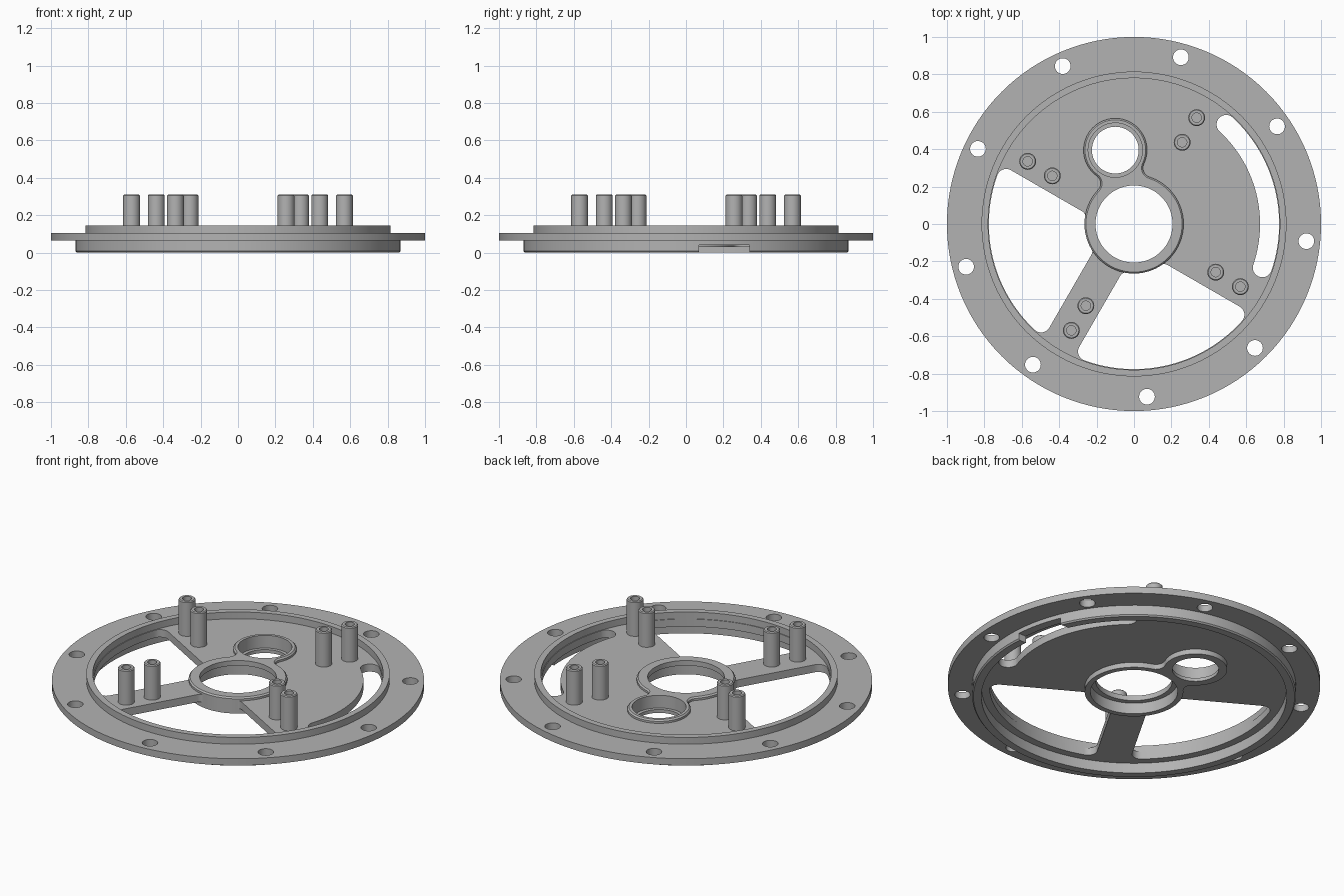
import bpy, bmesh
from math import sin, cos, pi, radians, atan2, acos, sqrt, hypot

if "Cube" in bpy.data.objects:
    bpy.data.objects.remove(bpy.data.objects["Cube"], do_unlink=True)

grey = bpy.data.materials.new("machined_grey")
grey.use_nodes = True
grey.diffuse_color = (0.45, 0.45, 0.45, 1)
grey.node_tree.nodes["Principled BSDF"].inputs["Base Color"].default_value = grey.diffuse_color


def finish(bm, name):
    bmesh.ops.remove_doubles(bm, verts=bm.verts, dist=1e-5)
    bmesh.ops.recalc_face_normals(bm, faces=bm.faces)
    mesh = bpy.data.meshes.new(name)
    bm.to_mesh(mesh)
    bm.free()
    mesh.materials.append(grey)
    obj = bpy.data.objects.new(name, mesh)
    bpy.context.collection.objects.link(obj)
    return obj


def lathe(name, profile, centre=(0, 0), n=48):
    """Revolve a closed (radius, z) profile about a vertical axis."""
    bm = bmesh.new()
    rings = [[bm.verts.new((centre[0] + r * cos(2 * pi * i / n),
                            centre[1] + r * sin(2 * pi * i / n), z)) for i in range(n)]
             for r, z in profile]
    for k, low in enumerate(rings):
        high = rings[(k + 1) % len(rings)]
        if profile[k][0] == 0 and profile[(k + 1) % len(rings)][0] == 0:
            continue
        for i in range(n):
            j = (i + 1) % n
            bm.faces.new((low[i], low[j], high[j], high[i]))
    return finish(bm, name)


def loft(name, layers):
    """Solid through matching (outline, z) layers."""
    bm = bmesh.new()
    rings = []
    for pts, z in layers:
        pts = [p for i, p in enumerate(pts)
               if hypot(p[0] - pts[i - 1][0], p[1] - pts[i - 1][1]) > 1e-4]
        rings.append([bm.verts.new((x, y, z)) for x, y in pts])
    n = len(rings[0])
    for low, high in zip(rings, rings[1:]):
        for i in range(n):
            j = (i + 1) % n
            bm.faces.new((low[i], low[j], high[j], high[i]))
    bm.faces.new(rings[0][::-1])
    bm.faces.new(rings[-1])
    return finish(bm, name)


def arc(c, r, a0, a1, n=10):
    return [(c[0] + r * cos(a0 + (a1 - a0) * i / n),
             c[1] + r * sin(a0 + (a1 - a0) * i / n)) for i in range(n + 1)]


def short_arc(c, r, a0, a1, n=10):
    return arc(c, r, a0, a0 + (a1 - a0 + pi) % (2 * pi) - pi, n)


def combine(target, tool, operation):
    mod = target.modifiers.new(operation, 'BOOLEAN')
    mod.operation, mod.solver, mod.object = operation, 'EXACT', tool
    bpy.context.view_layer.objects.active = target
    bpy.ops.object.modifier_apply(modifier=mod.name)
    bpy.data.objects.remove(tool, do_unlink=True)


# Window outline between two arms, with rounded corners
def window(arm_a, gap_a, arm_b, gap_b, r_in=0.262, r_out=0.776):
    def corner(arm, side, gap, outer):
        f = 0.05 if outer else 0.035
        d = gap + f
        nx, ny = -side * sin(arm), side * cos(arm)
        s = sqrt((r_out - f if outer else r_in + f) ** 2 - d * d)
        c = (s * cos(arm) + d * nx, s * sin(arm) + d * ny)
        out = atan2(c[1], c[0])
        return c, f, atan2(-ny, -nx), out if outer else out + pi, out
    a, b = radians(arm_a), radians(arm_b)
    oa, ob = corner(a, 1, gap_a, True), corner(b, -1, gap_b, True)
    ia, ib = corner(a, 1, gap_a, False), corner(b, -1, gap_b, False)
    return (short_arc(*oa[:4]) + short_arc((0, 0), r_out, oa[4], ob[4], 32)
            + short_arc(ob[0], ob[1], ob[3], ob[2])
            + short_arc(*ib[:4]) + short_arc((0, 0), r_in, ib[4], ia[4], 20)
            + short_arc(ia[0], ia[1], ia[3], ia[2]))


# Curved slot outline with round ends
def slot(r, half, a0, a1):
    a0, a1 = radians(a0), radians(a1)
    p0, p1 = [(r * cos(a), r * sin(a)) for a in (a0, a1)]
    return (arc((0, 0), r + half, a0, a1, 28) + arc(p1, half, a1, a1 + pi, 16)
            + arc((0, 0), r - half, a1, a0, 28) + arc(p0, half, a0 + pi, a0 + 2 * pi, 16))


# Outline of the two joined bosses with a filleted waist
SMALL = (-0.10, 0.395)


def boss_outline(inset=0):
    r1, r2, f = 0.265 - inset, 0.17 - inset, 0.05 + inset
    dist, phi = hypot(*SMALL), atan2(SMALL[1], SMALL[0])
    s1, s2 = r1 + f, r2 + f
    t1 = acos((s1 ** 2 + dist ** 2 - s2 ** 2) / (2 * s1 * dist))
    t2 = acos((s2 ** 2 + dist ** 2 - s1 ** 2) / (2 * s2 * dist))
    left, right = [(s1 * cos(phi + k * t1), s1 * sin(phi + k * t1)) for k in (1, -1)]
    return (arc((0, 0), r1, phi + t1, phi - t1 + 2 * pi, 72)
            + short_arc(right, f, phi - t1 + pi, phi - t2 * -1, 10)[:1]
            + short_arc(right, f, phi - t1 + pi, phi + t2, 10)
            + arc(SMALL, r2, phi + t2 - pi, phi - t2 + pi, 48)
            + short_arc(left, f, phi - t2, phi + t1 + pi, 10))


# Stepped round body: flange, lower lip, upper rim and web
housing = lathe("housing_plate", [
    (0, 0.06), (0.82, 0.06), (0.82, 0), (0.863, 0), (0.87, 0.008), (0.87, 0.065),
    (1, 0.065), (1, 0.105), (0.815, 0.105), (0.815, 0.145), (0.78, 0.145),
    (0.78, 0.105), (0, 0.105)], n=128)

# Openings in the web
for outline in (window(150, 0.08, 240, 0.115), window(240, 0.075, 330, 0.10),
                slot(0.725, 0.051, -18.8, 47.2)):
    combine(housing, loft("cutter", [(outline, -0.1), (outline, 0.3)]), 'DIFFERENCE')

# Flange bolt holes
for i in range(9):
    a = radians(34.3 + 40 * i)
    hole = lathe("cutter", [(0, -0.1), (0.042, -0.1), (0.042, 0.3), (0, 0.3)],
                 (0.926 * cos(a), 0.926 * sin(a)), 32)
    combine(housing, hole, 'DIFFERENCE')

# Joined bosses with stepped bores
combine(housing, loft("boss", [(boss_outline(), 0.03), (boss_outline(), 0.117),
                               (boss_outline(0.008), 0.125)]), 'UNION')
combine(housing, lathe("cutter", [(0, -0.1), (0.235, -0.1), (0.235, 0.095),
                                  (0.206, 0.095), (0.206, 0.3), (0, 0.3)], n=80), 'DIFFERENCE')
combine(housing, lathe("cutter", [(0, -0.1), (0.125, -0.1), (0.125, 0.05),
                                  (0.145, 0.05), (0.145, 0.3), (0, 0.3)], SMALL, 64), 'DIFFERENCE')

# Notch in the lower lip
notch = [(0.73, 0.07), (0.9, 0.07), (0.9, 0.34), (0.73, 0.34)]
combine(housing, loft("cutter", [(notch, -0.1), (notch, 0.04)]), 'DIFFERENCE')

# Pairs of hollow standoff posts on the four arms
parts = [housing]
for k in range(4):
    a = radians(59.5 + 90 * k)
    for place, r in (("inner", 0.507), ("outer", 0.66)):
        parts.append(lathe(f"{place}_post_{k + 1}", [
            (0, 0.2), (0.025, 0.2), (0.025, 0.31), (0.04, 0.31), (0.045, 0.305),
            (0.045, 0.1), (0, 0.1)], (r * cos(a), r * sin(a)), 32))

# Smooth round walls, crisp edges
bpy.ops.object.select_all(action='DESELECT')
for obj in parts:
    obj.select_set(True)
bpy.context.view_layer.objects.active = housing
bpy.ops.object.shade_smooth_by_angle(angle=radians(30))
